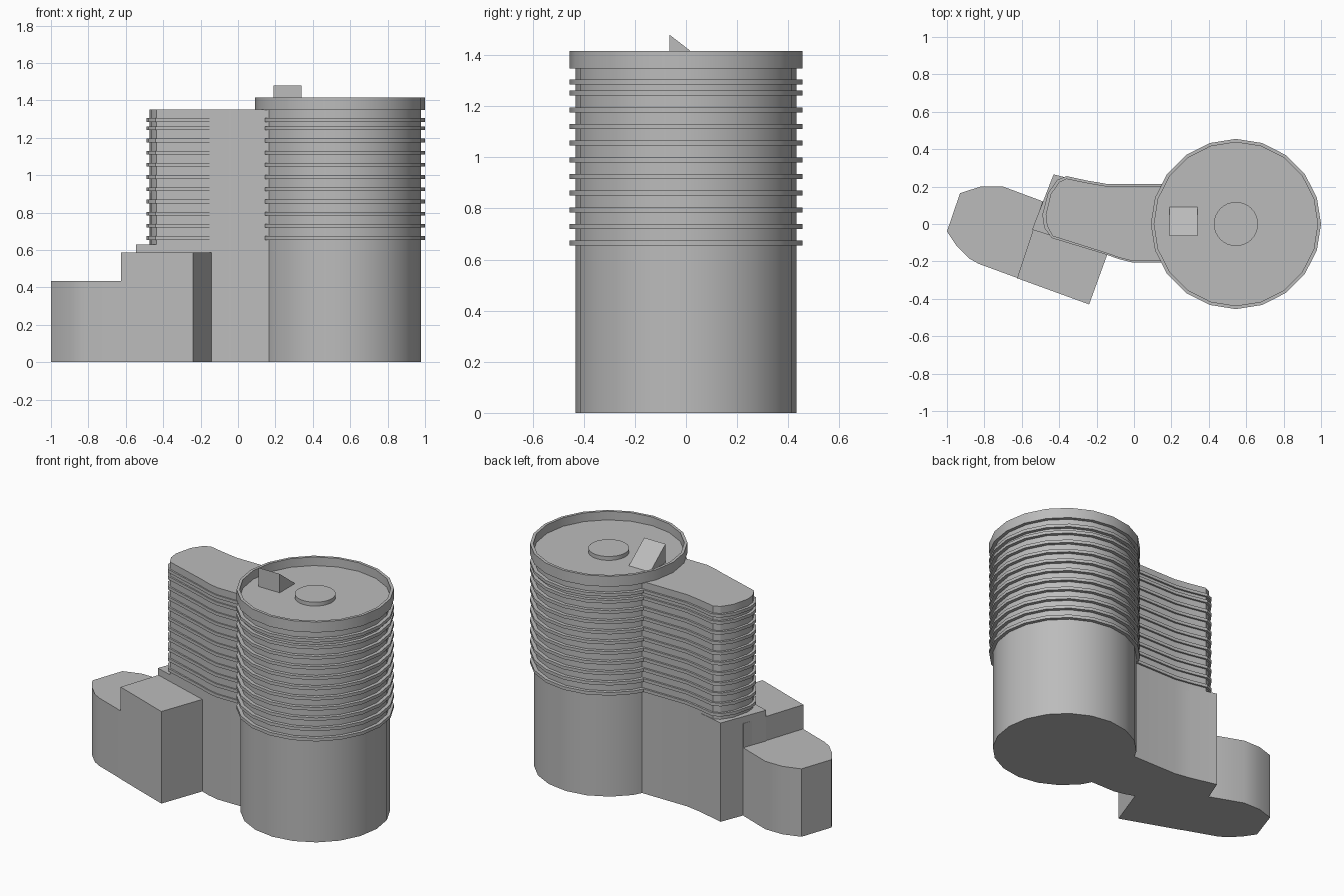
import bpy, bmesh, math

cube = bpy.data.objects.get("Cube")
if cube:
    bpy.data.objects.remove(cube, do_unlink=True)

concrete = bpy.data.materials.new("concrete_grey")
concrete.use_nodes = True
GREY = (0.5, 0.5, 0.5, 1)
concrete.diffuse_color = GREY
concrete.node_tree.nodes["Principled BSDF"].inputs["Base Color"].default_value = GREY


def finish(name, bm):
    """Turn a bmesh into a shaded object."""
    bmesh.ops.recalc_face_normals(bm, faces=bm.faces)
    mesh = bpy.data.meshes.new(name)
    bm.to_mesh(mesh)
    bm.free()
    mesh.materials.append(concrete)
    obj = bpy.data.objects.new(name, mesh)
    bpy.context.collection.objects.link(obj)
    bpy.ops.object.select_all(action='DESELECT')
    obj.select_set(True)
    bpy.context.view_layer.objects.active = obj
    bpy.ops.object.shade_smooth_by_angle(angle=math.radians(30))
    return obj


def prisms(name, outline, spans):
    """Extrude one plan outline over each (bottom, top) height span."""
    bm = bmesh.new()
    for low, high in spans:
        base = bm.faces.new([bm.verts.new((x, y, low)) for x, y in outline])
        side = bmesh.ops.extrude_face_region(bm, geom=[base], use_keep_orig=True)
        top = [v for v in side["geom"] if isinstance(v, bmesh.types.BMVert)]
        bmesh.ops.translate(bm, verts=top, vec=(0, 0, high - low))
    return finish(name, bm)


CX = 0.545


def circle(radius, sides=20):
    return [(CX + radius * math.cos(math.tau * i / sides),
             radius * math.sin(math.tau * i / sides)) for i in range(sides)]


# Floor bands: ten even storeys and one closing band under the roof
band_heights = [0.654 + 0.0652 * i for i in range(10)] + [1.285]
bands = [(z, z + 0.02) for z in band_heights]

# Round tower
prisms("tower_body", circle(0.433), [(0, 1.355)])
prisms("tower_bands", circle(0.455), bands)

# Roof rim with sunken deck
bm = bmesh.new()
loops = [[bm.verts.new((x, y, z)) for x, y in circle(r)]
         for r, z in ((0.433, 1.348), (0.455, 1.348), (0.455, 1.415), (0.437, 1.415), (0.437, 1.36))]
for a, b in zip(loops, loops[1:]):
    for i in range(len(a)):
        j = (i + 1) % len(a)
        bm.faces.new((a[i], a[j], b[j], b[i]))
bm.faces.new(loops[-1])
bm.faces.new(loops[0])
finish("roof_rim", bm)

# Roof details
prisms("roof_disc", circle(0.118, 32), [(1.355, 1.385)])
bm = bmesh.new()
tri = bm.faces.new([bm.verts.new((0.19, y, z))
                    for y, z in ((-0.065, 1.36), (0.09, 1.36), (-0.065, 1.48))])
ext = bmesh.ops.extrude_face_region(bm, geom=[tri], use_keep_orig=True)
bmesh.ops.translate(bm, vec=(0.15, 0, 0),
                    verts=[v for v in ext["geom"] if isinstance(v, bmesh.types.BMVert)])
finish("roof_stair_wedge", bm)

# Curved wing: shared long sides, different ends
front = [(-0.15, -0.155), (-0.08, -0.18), (-0.01, -0.197), (0.4, -0.197)]
back = [(0.4, 0.203), (-0.15, 0.203), (-0.25, 0.22)]
wing_end = [(-0.36, 0.243), (-0.4, 0.225), (-0.445, 0.16), (-0.472, 0.05),
            (-0.465, -0.01), (-0.435, -0.065)]
prisms("wing_body", front + back + wing_end, [(0.6, 1.35)])
prisms("wing_base", front + back + [(-0.43, 0.265), (-0.545, -0.03)], [(0, 0.63)])

band_front = [(x, y - 0.008) for x, y in front]
band_back = [(x, y + 0.012) for x, y in back]
band_end = [(-0.36, 0.256), (-0.41, 0.236), (-0.46, 0.165), (-0.49, 0.05),
            (-0.48, -0.02), (-0.44, -0.075)]
prisms("wing_bands", band_front + band_back + band_end, bands)

# Stepped annexes
prisms("annex_block", [(-0.24, -0.43), (-0.14, -0.155), (-0.25, 0.03),
                       (-0.49, 0.12), (-0.625, -0.29)], [(0, 0.587)])
prisms("low_annex", [(-0.5, -0.33), (-0.625, -0.288), (-0.83, -0.213), (-0.88, -0.185),
                     (-0.95, -0.115), (-1, -0.04), (-0.93, 0.165), (-0.82, 0.2),
                     (-0.7, 0.2), (-0.49, 0.122), (-0.4, 0)], [(0, 0.433)])
